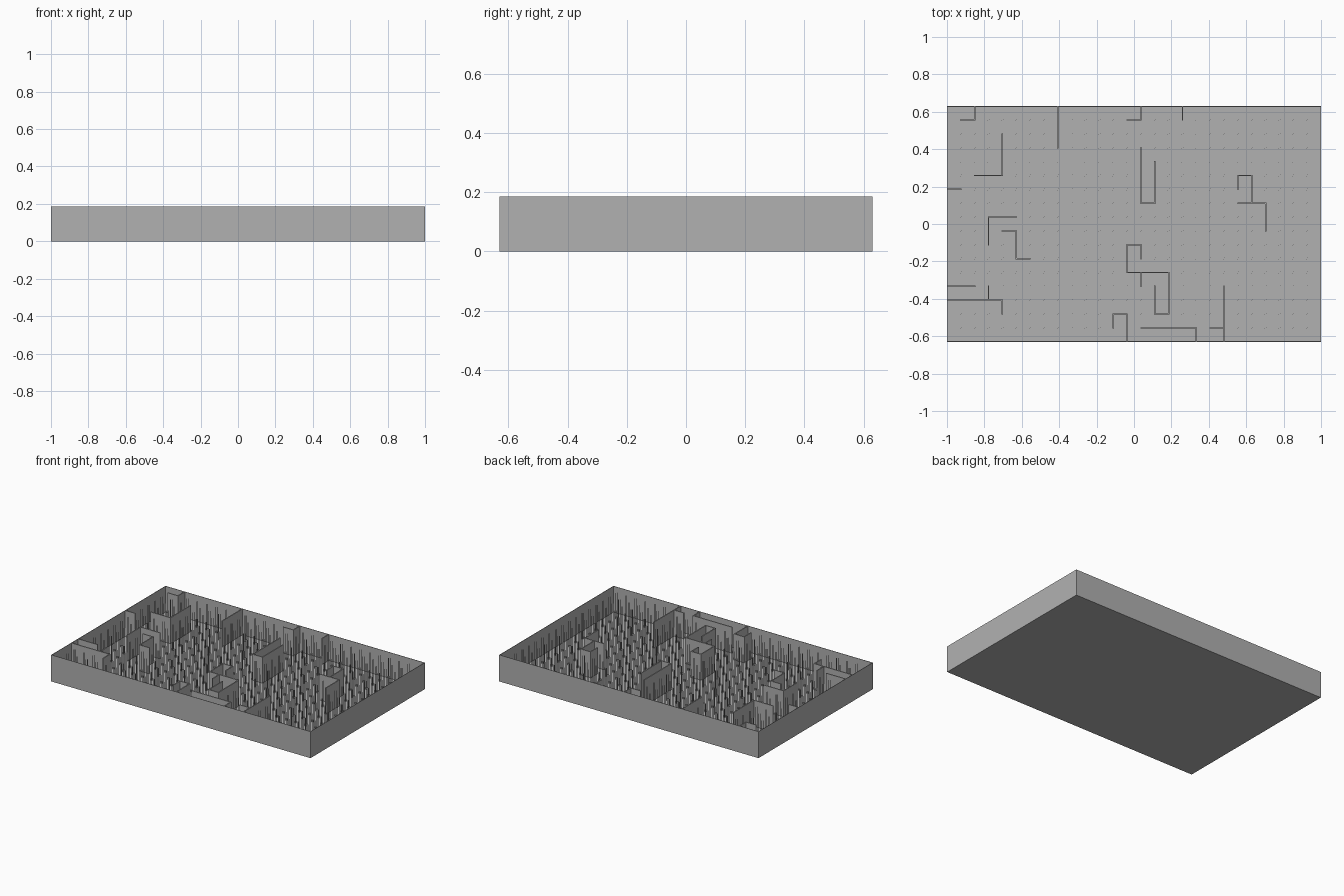
import bpy, bmesh
from mathutils import Matrix, Vector

if "Cube" in bpy.data.objects:
    bpy.data.objects.remove(bpy.data.objects["Cube"])

NX, NY = 27, 17            # maze cells
C = 2 / NX                 # cell size
W, D, H = 1.0, C * NY / 2, 0.185
T = 0.007                  # maze wall thickness
RIM = 0.003                # outer wall thickness
PIN = 0.0025               # pin thickness
FLOOR = 0.004

grey = bpy.data.materials.new("dark_grey")
grey.diffuse_color = (0.44, 0.44, 0.44, 1)
grey.use_nodes = True
grey.node_tree.nodes["Principled BSDF"].inputs["Base Color"].default_value = grey.diffuse_color


def pos(i, j):
    return -W + i * C, -D + j * C


def add_box(bm, x0, x1, y0, y1, z0, z1):
    m = Matrix.Translation(((x0 + x1) / 2, (y0 + y1) / 2, (z0 + z1) / 2))
    m = m @ Matrix.Diagonal(Vector((x1 - x0, y1 - y0, z1 - z0, 1)))
    bmesh.ops.create_cube(bm, size=1, matrix=m)


def finish(bm, name):
    mesh = bpy.data.meshes.new(name)
    bm.to_mesh(mesh)
    bm.free()
    mesh.materials.append(grey)
    bpy.context.collection.objects.link(bpy.data.objects.new(name, mesh))


# floor plate
bm = bmesh.new()
add_box(bm, -W, W, -D, D, 0, FLOOR)
finish(bm, "floor")

# outer rim
bm = bmesh.new()
for s in (-1, 1):
    xs = sorted((s * W, s * (W - RIM)))
    ys = sorted((s * D, s * (D - RIM)))
    add_box(bm, *xs, -D, D, 0, H)
    add_box(bm, -W + RIM, W - RIM, *ys, 0, H)
finish(bm, "outer_walls")

# maze walls as paths of grid nodes
paths = [
    "1,16 2,16 2,17", "13,16 14,16 14,17", "17,16 17,17", "8,14 8,17",
    "4,15 4,12 2,12", "0,11 1,11", "14,14 14,10 15,10 15,13",
    "21,11 21,12 22,12 22,10", "21,10 23,10 23,8", "3,7 3,9 5,9",
    "4,8 5,8 5,6 6,6", "0,4 2,4", "0,3 4,3 4,2", "3,3 3,4",
    "14,6 14,7 13,7 13,5 16,5 16,2 15,2 15,4", "14,5 14,4",
    "12,1 12,2 13,2 13,0", "14,1 18,1 18,0", "19,1 20,1", "20,0 20,4",
]
used = set()
bm = bmesh.new()
for path in paths:
    nodes = [tuple(map(int, p.split(","))) for p in path.split()]
    for a, b in zip(nodes, nodes[1:]):
        (i0, i1), (j0, j1) = sorted((a[0], b[0])), sorted((a[1], b[1]))
        (x0, y0), (x1, y1) = pos(i0, j0), pos(i1, j1)
        h = T / 2
        add_box(bm, max(x0 - h, -W), x1 + h, max(y0 - h, -D), min(y1 + h, D), 0, H)
        used |= {(i, j) for i in range(i0, i1 + 1) for j in range(j0, j1 + 1)}
finish(bm, "maze_walls")

# pairs of thin pins on the remaining grid nodes
bm = bmesh.new()
for i in range(1, NX):
    for j in range(1, NY):
        if (i, j) not in used:
            for s in (-1, 1):
                x, y = pos(i, j)
                x, y, p = x + s * T / 2, y + s * T / 2, PIN / 2
                add_box(bm, x - p, x + p, y - p, y + p, 0, H)
finish(bm, "pins")
